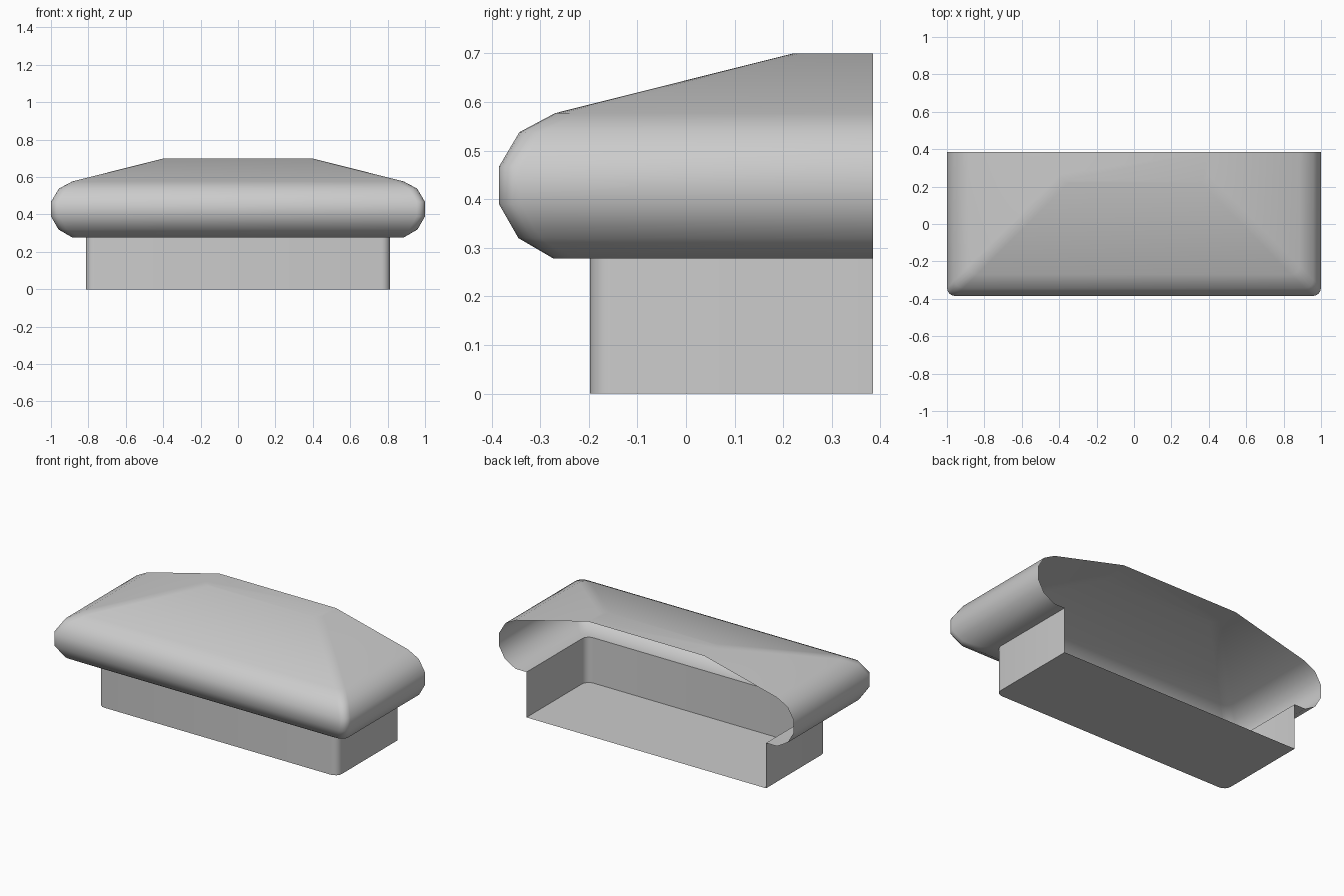
import bpy
import bmesh
import math

cube = bpy.data.objects.get("Cube")
if cube:
    bpy.data.objects.remove(cube, do_unlink=True)

HALF_WIDTH, HALF_DEPTH = 1.0, 0.385
RADIUS, STEPS = 0.045, 4

grey = bpy.data.materials.new("plain grey")
grey.use_nodes = True
colour = (0.6, 0.6, 0.6, 1)
grey.diffuse_color = colour
grey.node_tree.nodes["Principled BSDF"].inputs["Base Color"].default_value = colour


def outline(inset):
    """U-shaped path, open at the back, with rounded front corners."""
    x, y = HALF_WIDTH - inset, -HALF_DEPTH + inset
    corner = []
    for i in range(STEPS + 1):
        a = math.pi / 2 * i / STEPS
        corner.append((x - RADIUS + RADIUS * math.cos(a),
                       y + RADIUS - RADIUS * math.sin(a)))
    half = [(x, HALF_DEPTH)] + corner
    return half + [(-px, py) for px, py in reversed(half)]


def shell(name, profile, floor=False, roof=False):
    """Sweep (inset, height) profile points around the U-shaped path."""
    bm = bmesh.new()
    rings = [[bm.verts.new((x, y, z)) for x, y in outline(inset)]
             for inset, z in profile]
    for low, high in zip(rings, rings[1:]):
        for i in range(len(low) - 1):
            bm.faces.new((low[i + 1], low[i], high[i], high[i + 1]))
    if floor:
        bm.faces.new(rings[0])
    if roof:
        bm.faces.new(rings[-1][::-1])
    mesh = bpy.data.meshes.new(name)
    bm.to_mesh(mesh)
    bm.free()
    mesh.materials.append(grey)
    obj = bpy.data.objects.new(name, mesh)
    bpy.context.collection.objects.link(obj)
    bpy.ops.object.select_all(action="DESELECT")
    obj.select_set(True)
    bpy.context.view_layer.objects.active = obj
    bpy.ops.object.shade_smooth_by_angle(angle=math.radians(50))
    return obj


# Narrow base with a closed floor and an open back
shell("base", [(0.187, 0), (0.187, 0.278)], floor=True)

# Overhanging cap: underside ledge, rounded rim, sloped roof and flat top
shell("cap", [(0.187, 0.278), (0.112, 0.278), (0.04, 0.32), (0, 0.39),
              (0, 0.467), (0.042, 0.538), (0.115, 0.577), (0.605, 0.7)],
      roof=True)
